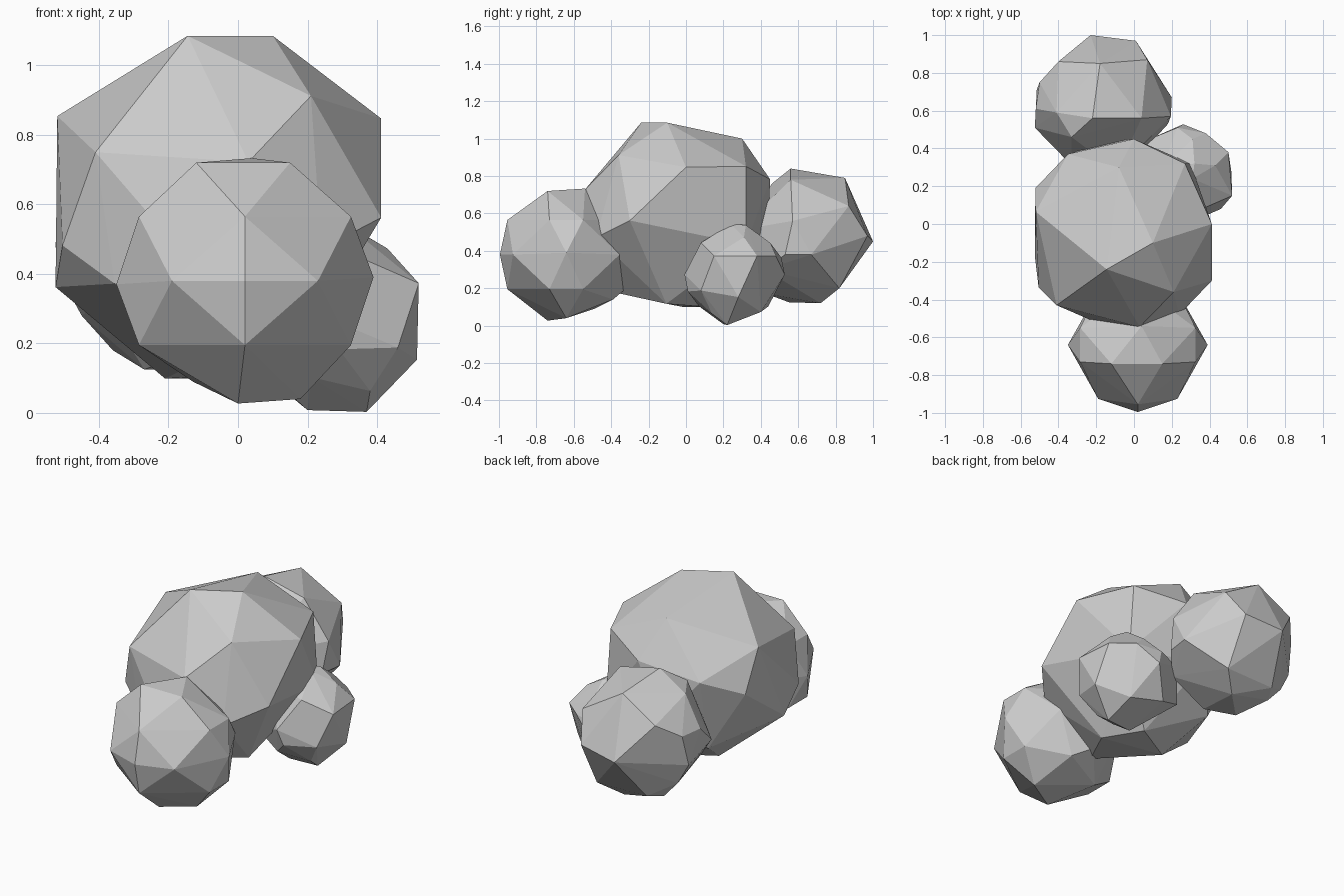
import bpy
import bmesh
from mathutils import Vector


def lump(name, centre, pairs, singles):
    """Faceted boulder: corner pairs mirrored through the centre plus single corners, wrapped in a hull."""
    bm = bmesh.new()
    for c in pairs:
        bm.verts.new(c)
        bm.verts.new(-Vector(c))
    for c in singles:
        bm.verts.new(c)
    bmesh.ops.convex_hull(bm, input=bm.verts)
    loose = [v for v in bm.verts if not v.link_faces]
    bmesh.ops.delete(bm, geom=loose, context='VERTS')
    bmesh.ops.recalc_face_normals(bm, faces=bm.faces)
    mesh = bpy.data.meshes.new(name)
    bm.to_mesh(mesh)
    bm.free()
    ob = bpy.data.objects.new(name, mesh)
    ob.location = centre
    bpy.context.collection.objects.link(ob)
    return ob


# large central lump
lump("central_lump", (-0.055, -0.055, 0.592), [
    (-.09, -.185, .493), (.155, -.045, .493), (.467, -.245, -.03),
    (-.025, .355, .408), (.055, .505, .19), (-.355, -.375, .158),
    (.265, -.305, .32), (.085, -.49, .13), (-.295, .425, .12)], [
    (.467, .055, .255), (-.47, -.115, -.23), (.325, .375, .26), (-.3, -.36, -.22),
    (-.465, .12, .262), (-.45, -.28, -.11), (.2, -.05, -.475)])

# medium lump at the front
ring = [(sx * .305, -.09, sz * .185) for sx in (1, -1) for sz in (1, -1)]
lump("front_lump", (0.02, -0.64, 0.38), ring + [
    (0, -.355, 0), (0, -.315, .185), (0, -.315, -.185), (.21, -.285, 0),
    (-.21, -.285, 0), (.37, 0, .01), (-.02, -.1, -.353)], [
    (.13, -.1, .34), (-.14, -.1, .34), (.16, 0, -.34), (.1, .25, -.24), (-.15, .15, -.29)])

# medium lump at the back
lump("back_lump", (-0.16, 0.64, 0.48), [
    (-.06, -.08, .36), (.2, -.08, .3), (-.02, .21, .31), (.23, .23, .16),
    (-.07, .36, -.03), (.17, .33, 0), (.36, .03, -.1), (.355, -.07, .08),
    (-.24, .22, .18), (-.34, .11, .1), (.17, .18, -.28)], [
    (-.365, -.13, 0), (-.11, -.09, -.355), (-.15, .17, -.28), (-.25, -.05, .27),
    (-.29, .08, -.2)])

# small lump low on the right side
lump("side_lump", (0.26, 0.26, 0.273), [
    (.24, .12, .1), (.26, -.11, .1), (.255, .02, -.12), (.2, -.18, -.085),
    (.11, -.04, -.27), (-.06, -.06, -.265), (0, .268, 0), (.1, .14, -.2),
    (.05, .19, .17), (.1, -.18, .17), (.03, -.25, -.09)], [
    (.05, -.02, .27), (.12, .22, .1), (.12, -.12, -.21), (.17, .05, .2)])
